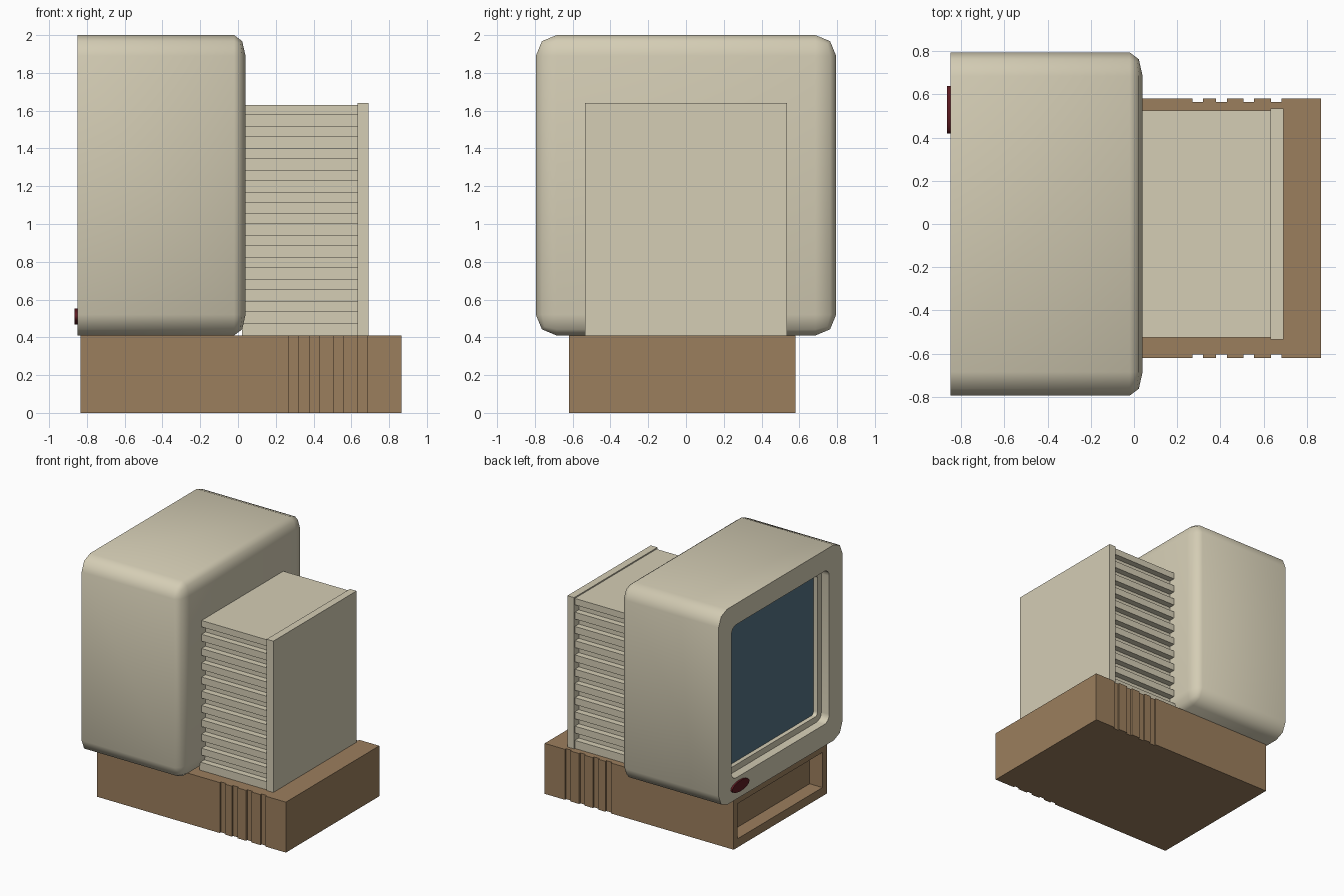
import bpy, bmesh, math

if "Cube" in bpy.data.objects:
    bpy.data.objects.remove(bpy.data.objects["Cube"])


def material(name, rgb):
    m = bpy.data.materials.new(name)
    m.diffuse_color = (*rgb, 1)
    m.use_nodes = True
    m.node_tree.nodes["Principled BSDF"].inputs["Base Color"].default_value = m.diffuse_color
    return m


CREAM = material("cream_plastic", (0.66, 0.61, 0.46))
BROWN = material("brown_plastic", (0.33, 0.21, 0.11))
GLASS = material("dark_glass", (0.09, 0.17, 0.23))
RED = material("dark_red", (0.11, 0.01, 0.015))


def finish(name, bm, mat):
    bmesh.ops.recalc_face_normals(bm, faces=bm.faces)
    me = bpy.data.meshes.new(name)
    bm.to_mesh(me)
    bm.free()
    ob = bpy.data.objects.new(name, me)
    bpy.context.collection.objects.link(ob)
    me.materials.append(mat)
    return ob


def prism(name, pts, axis, a, b, mat):
    """Extrude a 2D outline: (y, z) along x, or (x, y) along z."""
    bm = bmesh.new()
    place = (lambda p, t: (t, *p)) if axis == "x" else (lambda p, t: (*p, t))
    lo = [bm.verts.new(place(p, a)) for p in pts]
    hi = [bm.verts.new(place(p, b)) for p in pts]
    bm.faces.new(lo)
    bm.faces.new(hi)
    n = len(pts)
    for i in range(n):
        j = (i + 1) % n
        bm.faces.new((lo[i], lo[j], hi[j], hi[i]))
    return finish(name, bm, mat)


def rounded(y0, y1, z0, z1, r, seg=4):
    pts = []
    corners = [(y1 - r, z1 - r), (y0 + r, z1 - r), (y0 + r, z0 + r), (y1 - r, z0 + r)]
    for k, (cy, cz) in enumerate(corners):
        for i in range(seg + 1):
            t = math.pi / 2 * (k + i / seg)
            pts.append((cy + r * math.cos(t), cz + r * math.sin(t)))
    return pts


def rect(y0, y1, z0, z1):
    return [(y0, z0), (y1, z0), (y1, z1), (y0, z1)]


def cut(ob, cutter):
    cutter.hide_render = True
    mod = ob.modifiers.new("cut", "BOOLEAN")
    mod.operation = "DIFFERENCE"
    mod.solver = "EXACT"
    mod.object = cutter
    bpy.context.view_layer.objects.active = ob
    bpy.ops.object.modifier_apply(modifier=mod.name)
    bpy.data.objects.remove(cutter)


def smooth(ob, angle):
    bpy.ops.object.select_all(action="DESELECT")
    ob.select_set(True)
    bpy.context.view_layer.objects.active = ob
    bpy.ops.object.shade_smooth_by_angle(angle=math.radians(angle))


# Monitor shell: box rounded on every edge but the front rim, flatter rounding at the back
FRONT, BACK, HALF, BOT, TOP, SQ = -0.85, 0.04, 0.795, 0.41, 2.0, 0.55
bm = bmesh.new()
bmesh.ops.create_cube(bm, size=1)
for v in bm.verts:
    v.co.x = (v.co.x - 0.5) * (BACK - FRONT) / SQ
    v.co.y *= 2 * HALF
    v.co.z = BOT + (v.co.z + 0.5) * (TOP - BOT)
xmin = min(v.co.x for v in bm.verts)
edges = [e for e in bm.edges if any(v.co.x > xmin + 0.01 for v in e.verts)]
bmesh.ops.bevel(bm, geom=edges, offset=0.11, segments=2, profile=0.5, affect="EDGES")
for v in bm.verts:
    v.co.x = BACK + v.co.x * SQ
shell = finish("monitor_shell", bm, CREAM)

# Stepped screen opening
cut(shell, prism("outer_cut", rounded(-0.625, 0.63, 0.585, 1.83, 0.06), "x", -0.95, -0.78, CREAM))
cut(shell, prism("inner_cut", rounded(-0.575, 0.58, 0.635, 1.78, 0.03), "x", -0.9, -0.735, CREAM))
smooth(shell, 50)

# Screen glass
prism("screen", rounded(-0.575, 0.58, 0.635, 1.78, 0.03), "x", -0.745, -0.733, GLASS)

# Oval power button
oval = [(0.53 + 0.11 * math.cos(t), 0.51 + 0.043 * math.sin(t))
        for t in (2 * math.pi * i / 24 for i in range(24))]
smooth(prism("power_button", oval, "x", -0.865, -0.84, RED), 40)

# Rear housing: comb-shaped section gives the horizontal cooling fins
PITCH, SLOTS, DEEP, HW = 0.1158, 10, 0.05, 0.525
side = [(HW, 1.63)]
for i in range(SLOTS):
    t = 1.578 - i * PITCH
    b = t - 0.06
    side += [(HW, t), (HW - DEEP, t), (HW - DEEP, b), (HW, b)]
side.append((HW, BOT))
prism("rear_housing", side + [(-y, z) for y, z in reversed(side)], "x", 0.02, 0.64, CREAM)
prism("rear_panel", rect(-0.535, 0.535, BOT, 1.64), "x", 0.632, 0.692, CREAM)

# Base: vertical grooves on both long sides, shallow recess in the screen-side face
X0, X1, YC, YH = -0.835, 0.865, -0.02, 0.6
edge = [(X0, YH)]
for a, b in ((0.27, 0.32), (0.38, 0.43), (0.507, 0.555), (0.635, 0.683)):
    edge += [(a, YH), (a, YH - 0.015), (b, YH - 0.015), (b, YH)]
edge.append((X1, YH))
outline = [(x, YC + y) for x, y in edge] + [(x, YC - y) for x, y in reversed(edge)]
base = prism("base", outline, "z", 0, BOT, BROWN)
cut(base, prism("recess_cut", rect(-0.56, 0.53, 0.07, 0.355), "x", -0.95, -0.72, BROWN))
